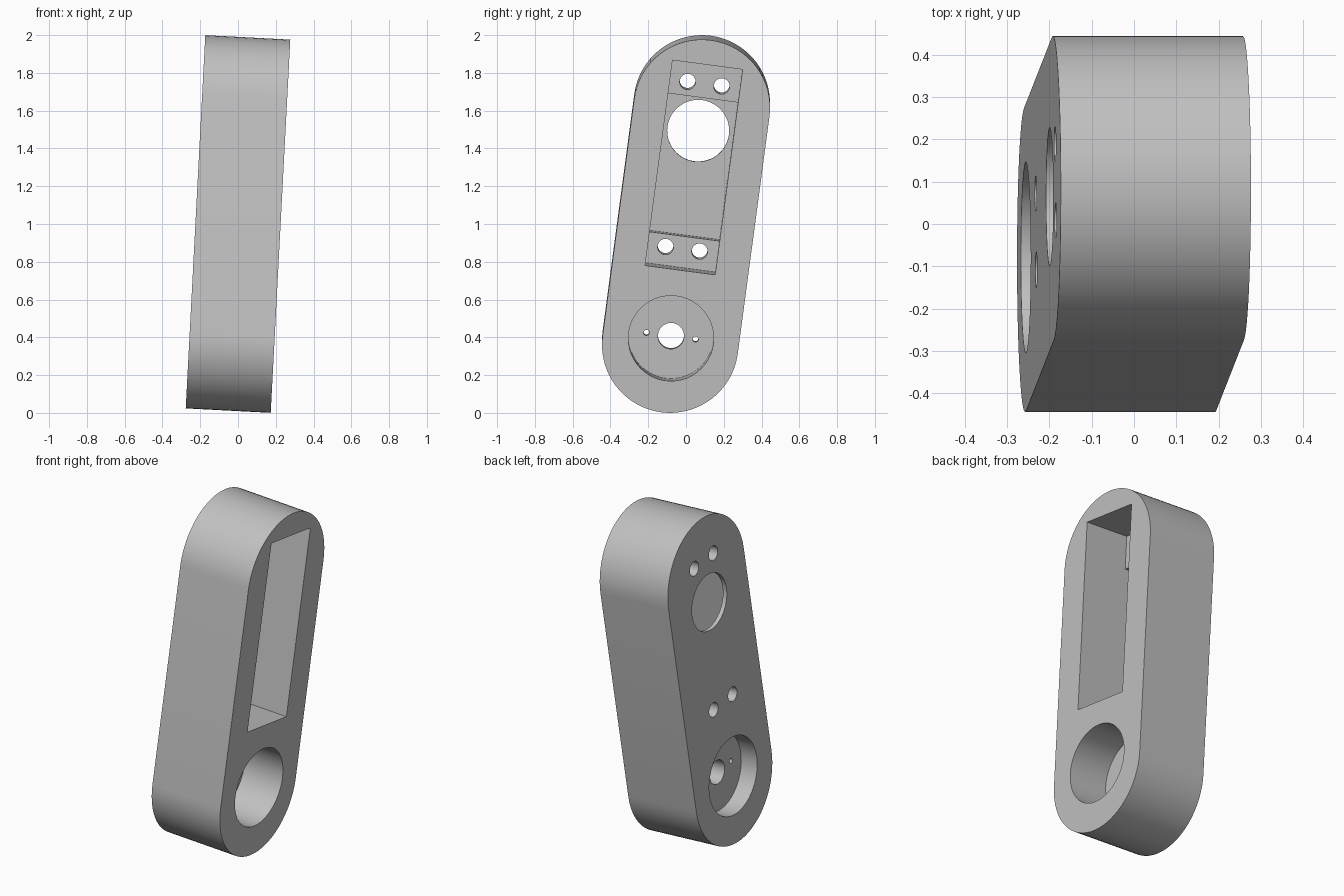
import bpy, bmesh
from math import sin, cos, pi, radians
from mathutils import Matrix, Vector

cube = bpy.data.objects.get("Cube")
if cube:
    bpy.data.objects.remove(cube, do_unlink=True)

# One plain grey
grey = bpy.data.materials.new("grey")
grey.use_nodes = True
colour = (0.53, 0.53, 0.53, 1)
grey.diffuse_color = colour
grey.node_tree.nodes["Principled BSDF"].inputs["Base Color"].default_value = colour

# The arm leans slightly: x is thickness, y is width, z is length before the tilt
TILT = (Matrix.Translation((0, 0, 1)) @ Matrix.Rotation(radians(3), 4, 'Y')
        @ Matrix.Rotation(radians(-7.6), 4, 'X'))
HALF = 0.2253      # half thickness
OUT = HALF + 0.1   # cutters reach past the faces
HUB = -0.6         # height of the round hub along the arm


def prism(name, points, shift):
    """Solid swept from a flat loop of points along shift."""
    bm = bmesh.new()
    face = bm.faces.new([bm.verts.new(p) for p in points])
    swept = bmesh.ops.extrude_face_region(bm, geom=[face], use_keep_orig=True)
    verts = [g for g in swept["geom"] if isinstance(g, bmesh.types.BMVert)]
    bmesh.ops.translate(bm, verts=verts, vec=Vector(shift))
    bmesh.ops.recalc_face_normals(bm, faces=bm.faces)
    bm.transform(TILT)
    mesh = bpy.data.meshes.new(name)
    bm.to_mesh(mesh)
    bm.free()
    mesh.materials.append(grey)
    obj = bpy.data.objects.new(name, mesh)
    bpy.context.collection.objects.link(obj)
    return obj


def arc(x, y, z, r, start, end, n):
    angles = [start + (end - start) * i / n for i in range(n + 1)]
    return [(x, y + r * cos(a), z + r * sin(a)) for a in angles]


def bore(name, y, z, r, x0=-OUT, x1=OUT, n=48):
    return prism(name, arc(x0, y, z, r, 0, 2 * pi, n)[:-1], (x1 - x0, 0, 0))


# Arm body with round ends
outline = (arc(-HALF, 0, 0.634, 0.361, 0, pi, 32)
           + arc(-HALF, 0, -0.634, 0.361, pi, 2 * pi, 32))
body = prism("arm_body", outline, (2 * HALF, 0, 0))

# Stepped pocket: a shelf at each end of a deeper middle
shelf, floor = -0.055, -0.2
steps = [(OUT, -0.235), (shelf, -0.235), (shelf, -0.069), (floor, -0.069),
         (floor, 0.672), (shelf, 0.672), (shelf, 0.863), (OUT, 0.863)]
cutters = [prism("pocket", [(x, -0.187, z) for x, z in steps], (0, 0.374, 0))]

# Hub: a recess on each face, a centre hole and two pin holes in the web
cutters += [bore("hub_bore", 0, HUB, 0.226, x0=-0.025),
            bore("hub_recess", 0, HUB, 0.226, x1=-0.12),
            bore("hub_hole", 0, HUB, 0.069),
            bore("window", 0, 0.488, 0.164)]
for side in (-1, 1):
    cutters.append(bore("pin_hole", side * 0.131, HUB, 0.015, n=16))
    for z in (-0.137, 0.746):
        cutters.append(bore("screw_hole", side * 0.091, z, 0.042, n=32))

# Cut everything out of the body
bpy.context.view_layer.objects.active = body
for cutter in cutters:
    mod = body.modifiers.new("cut", 'BOOLEAN')
    mod.operation = 'DIFFERENCE'
    mod.solver = 'EXACT'
    mod.object = cutter
    bpy.ops.object.modifier_apply(modifier=mod.name)
    bpy.data.objects.remove(cutter, do_unlink=True)

# Smooth round walls, crisp edges
for obj in bpy.context.selected_objects:
    obj.select_set(False)
body.select_set(True)
bpy.ops.object.shade_smooth_by_angle(angle=radians(30))
